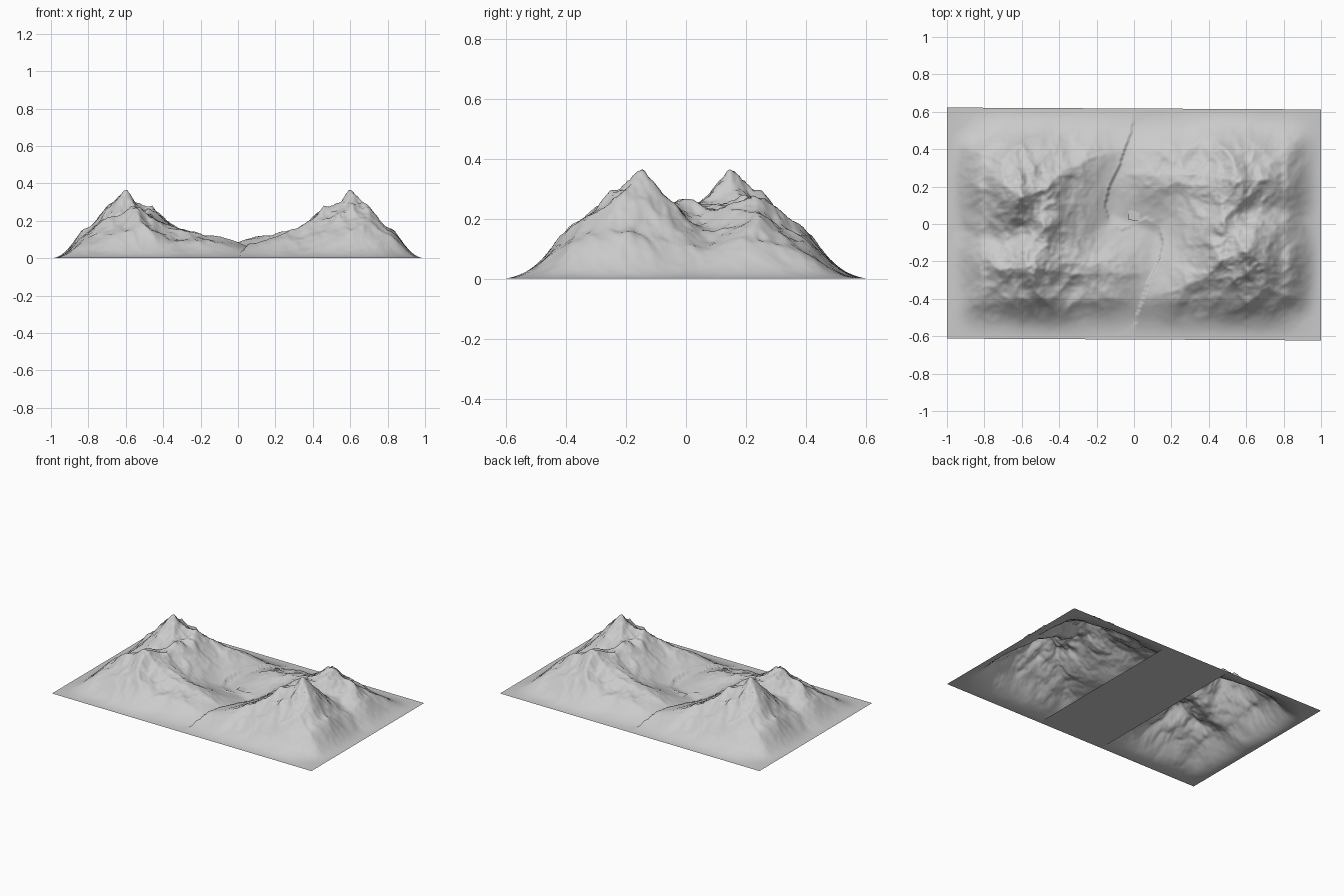
import bpy, bmesh, math
from mathutils import Vector, noise

if "Cube" in bpy.data.objects:
    bpy.data.objects.remove(bpy.data.objects["Cube"])

HALF_Y, NX, NY, PEAK = 0.6175, 240, 148, 0.365

grey = bpy.data.materials.new("stone grey")
grey.diffuse_color = (0.6, 0.6, 0.6, 1)
grey.use_nodes = True
grey.node_tree.nodes["Principled BSDF"].inputs["Base Color"].default_value = grey.diffuse_color

# Ridge lines of the left mountain (x, y, height); the right one is this turned half round
RIDGES = [
    [(-.59, .15, .36), (-.46, .19, .28), (-.36, .28, .20), (-.22, .35, .13), (-.1, .38, .075)],
    [(-.59, .15, .36), (-.70, .20, .27), (-.80, .22, .15)],
    [(-.59, .15, .36), (-.48, .03, .29), (-.47, -.12, .27), (-.56, -.23, .28)],
    [(-.56, -.23, .28), (-.70, -.23, .22), (-.80, -.28, .13)],
    [(-.56, -.23, .28), (-.42, -.25, .215), (-.22, -.26, .165), (-.1, -.26, .13), (.03, -.26, .08)],
    [(-.59, .15, .36), (-.62, .32, .23), (-.58, .44, .11)],
    [(-.56, -.23, .28), (-.50, -.36, .17), (-.45, -.45, .09)],
]
SEGS = []
for line in RIDGES:
    for a, b in zip(line, line[1:]):
        SEGS.append((a, b))
        SEGS.append(((-a[0], -a[1], a[2]), (-b[0], -b[1], b[2])))

# S-shaped break between the two halves, upper half then its half turn
UPPER = [(.0, .66), (-.01, .5), (-.05, .4), (-.08, .3), (-.13, .2), (-.155, .1),
         (-.13, .01), (-.07, -.035), (-.02, -.015), (0, 0)]
BREAK = UPPER + [(-x, -y) for x, y in reversed(UPPER[:-1])]


def nearest(x, y, a, b):
    dx, dy = b[0] - a[0], b[1] - a[1]
    t = ((x - a[0]) * dx + (y - a[1]) * dy) / (dx * dx + dy * dy)
    t = min(1, max(0, t))
    return math.hypot(x - a[0] - t * dx, y - a[1] - t * dy), t


def break_distance(x, y):
    return min(nearest(x, y, a, b)[0] for a, b in zip(BREAK, BREAK[1:]))


def left_of_break(x, y):
    # even-odd count of crossings to the right of the point
    hits = 0
    for a, b in zip(BREAK, BREAK[1:]):
        if (a[1] > y) != (b[1] > y):
            if a[0] + (y - a[1]) * (b[0] - a[0]) / (b[1] - a[1]) > x:
                hits += 1
    return hits % 2 == 1


def crags(x, y, scale, octaves):
    total, amp, norm = 0, 1, 0
    for i in range(octaves):
        n = noise.noise(Vector((x * scale + 7.3, y * scale + 2.1, i * 3.7)))
        total += amp * (1 - 2 * abs(n))
        norm += amp
        amp *= 0.5
        scale *= 2.1
    return total / norm


def smooth(t):
    t = min(1, max(0, t))
    return t * t * (3 - 2 * t)


def height(x, y):
    if not left_of_break(x, y):
        x, y = -x, -y
    # wobble the ridges, except close to the break
    d = break_distance(x, y)
    far = smooth(d / .3)
    wx = x + .035 * far * noise.noise(Vector((x * 5, y * 5, 11)))
    wy = y + .035 * far * noise.noise(Vector((x * 5, y * 5, 23)))
    total = 0
    for a, b in SEGS:
        dist, t = nearest(wx, wy, a, b)
        if dist < .44:
            z = a[2] + t * (b[2] - a[2])
            total += (z * (1 - dist / .44) ** 1.3) ** 7
    h = total ** (1 / 7)
    h *= 1 + .26 * (crags(x, y, 5, 5) - .5) * (.4 + .6 * far)
    # low bank along the break, and a shallow floor
    h += .016 * max(-1, min(1, y / .12)) * math.exp(-d / .06)
    h = max(h, .02 + .01 * crags(x, y, 4, 2))
    return h * smooth((1 - abs(x)) / .19) * smooth((HALF_Y - abs(y)) / .23)


def finish(name, bm, is_smooth):
    mesh = bpy.data.meshes.new(name)
    bm.to_mesh(mesh)
    bm.free()
    mesh.materials.append(grey)
    for p in mesh.polygons:
        p.use_smooth = is_smooth
    obj = bpy.data.objects.new(name, mesh)
    bpy.context.collection.objects.link(obj)
    return obj


# Terrain sheet, open underneath
bm = bmesh.new()
rows = []
for j in range(NY + 1):
    y = HALF_Y * (2 * j / NY - 1)
    row = []
    for i in range(NX + 1):
        x = 2 * i / NX - 1
        row.append(bm.verts.new((x, y - .005 * x, height(x, y))))
    rows.append(row)
top = max(v.co.z for v in bm.verts)
for v in bm.verts:
    v.co.z *= PEAK / top
for r0, r1 in zip(rows, rows[1:]):
    for i in range(NX):
        bm.faces.new((r0[i], r0[i + 1], r1[i + 1], r1[i]))
finish("mountain_terrain", bm, True)


def plate(name, x0, x1, y0, y1, z):
    bm = bmesh.new()
    bm.faces.new([bm.verts.new((x, y - .005 * x, z))
                  for x, y in ((x0, y0), (x1, y0), (x1, y1), (x0, y1))])
    return finish(name, bm, False)


# Flat strip under the valley and small square slab in its middle
plate("valley_floor", -.25, .25, -HALF_Y, HALF_Y, 0)
plate("centre_slab", -.03, .03, .02, .075, .045)
